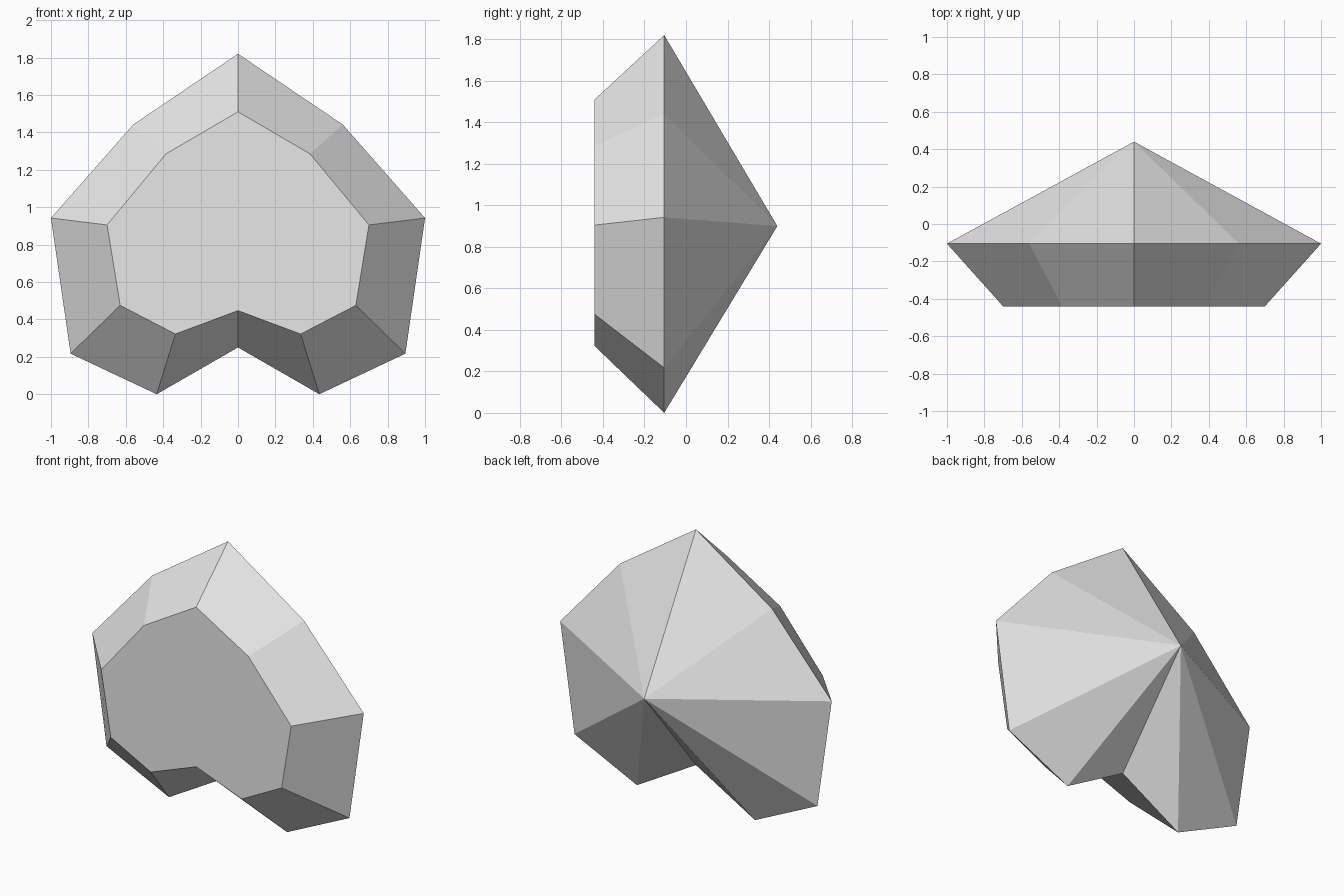
import bpy
import bmesh

cube = bpy.data.objects.get("Cube")
if cube:
    bpy.data.objects.remove(cube, do_unlink=True)

# Right halves of the outlines as (x, z), from top peak to bottom notch
RIM = [(0, 1.82), (0.56, 1.442), (1, 0.942), (0.895, 0.217), (0.435, 0), (0, 0.25)]
FACE = [(0, 1.51), (0.385, 1.285), (0.70, 0.905), (0.63, 0.475), (0.335, 0.322), (0, 0.447)]


def mirrored_loop(bm, half, y):
    """Close a half outline by mirroring it across x = 0."""
    points = half + [(-x, z) for x, z in half[-2:0:-1]]
    return [bm.verts.new((x, y, z)) for x, z in points]


# Plain grey stone
grey = bpy.data.materials.new("light_grey")
grey.use_nodes = True
colour = (0.8, 0.8, 0.8, 1)
grey.diffuse_color = colour
grey.node_tree.nodes["Principled BSDF"].inputs["Base Color"].default_value = colour

# Faceted gem: flat front face, bevelled rim, pointed back
bm = bmesh.new()
rim = mirrored_loop(bm, RIM, -0.105)
face = mirrored_loop(bm, FACE, -0.44)
tip = bm.verts.new((0, 0.44, 0.90))
bm.faces.new(face)
for i in range(len(rim)):
    j = (i + 1) % len(rim)
    bm.faces.new((rim[i], rim[j], face[j], face[i]))
    bm.faces.new((rim[j], rim[i], tip))
bmesh.ops.recalc_face_normals(bm, faces=bm.faces)

mesh = bpy.data.meshes.new("faceted_gem")
bm.to_mesh(mesh)
bm.free()
mesh.materials.append(grey)
gem = bpy.data.objects.new("faceted_gem", mesh)
bpy.context.collection.objects.link(gem)
